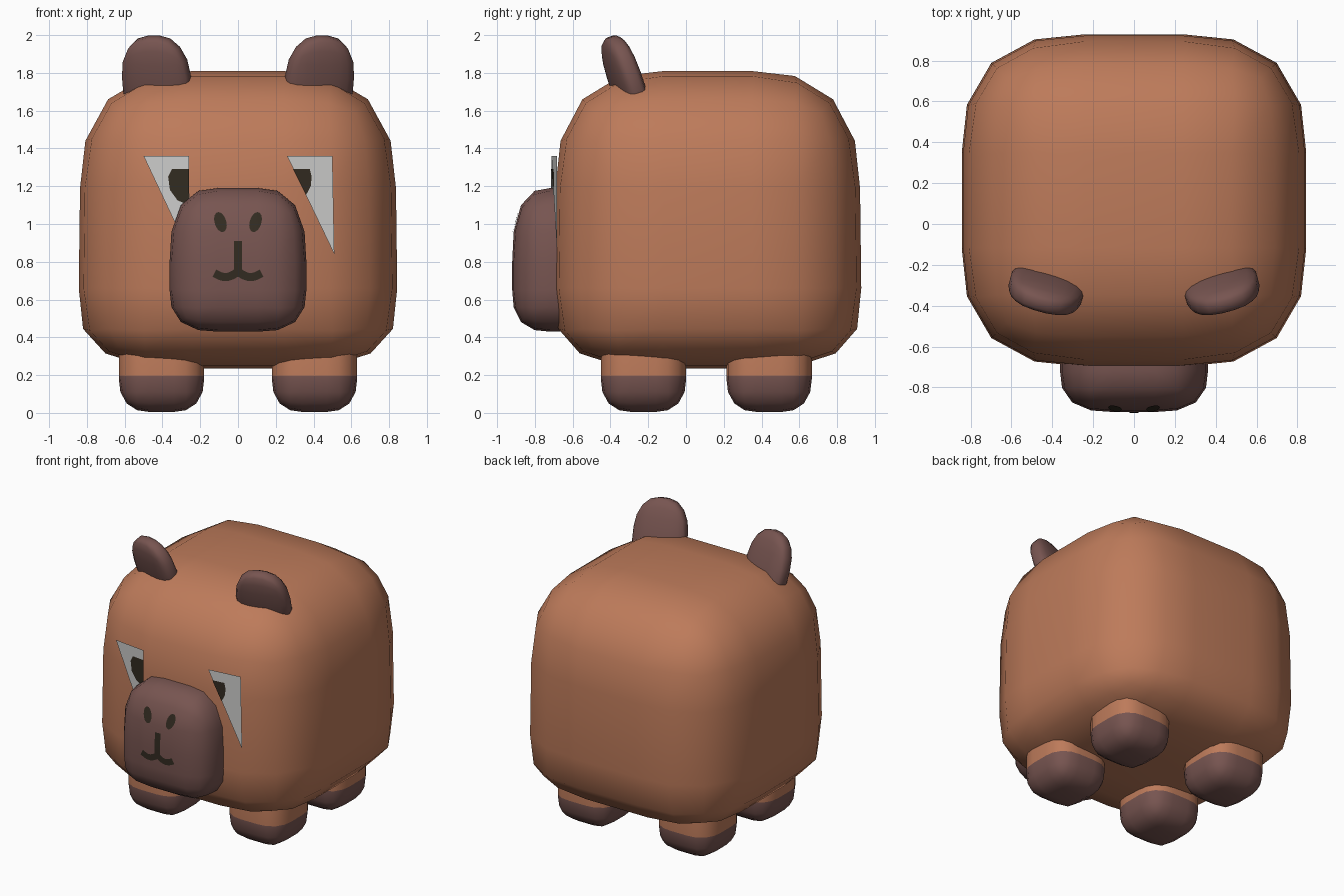
import bpy, bmesh, math
from mathutils import Vector, Matrix
from mathutils.bvhtree import BVHTree

old = bpy.data.objects.get("Cube")
if old:
    bpy.data.objects.remove(old, do_unlink=True)


def material(name, rgb):
    mat = bpy.data.materials.new(name)
    mat.use_nodes = True
    mat.diffuse_color = (*rgb, 1)
    node = mat.node_tree.nodes["Principled BSDF"]
    node.inputs["Base Color"].default_value = (*rgb, 1)
    node.inputs["Roughness"].default_value = 0.8
    return mat


FUR = material("orange_brown_fur", (0.51, 0.197, 0.103))
DARK = material("dark_brown_fur", (0.185, 0.09, 0.081))
WHITE = material("eye_white", (0.6, 0.6, 0.59))
INK = material("dark_ink", (0.032, 0.024, 0.015))

FLAT = 0.29  # half-width of the flat centre on a unit rounded cube


def remap(v, stops):
    """Stretch -1..1 onto four stops: low end, flat start, flat end, high end."""
    low, start, end, high = stops
    if v < -FLAT:
        return start + (low - start) * (-v - FLAT) / (1 - FLAT)
    if v > FLAT:
        return end + (high - end) * (v - FLAT) / (1 - FLAT)
    return start + (end - start) * (v + FLAT) / (2 * FLAT)


def even(centre, half):
    return (centre - half, centre - FLAT * half, centre + FLAT * half, centre + half)


def finish(bm, name, mats, smooth=True):
    mesh = bpy.data.meshes.new(name)
    bm.to_mesh(mesh)
    bm.free()
    for mat in mats:
        mesh.materials.append(mat)
    for poly in mesh.polygons:
        poly.use_smooth = smooth
    obj = bpy.data.objects.new(name, mesh)
    bpy.context.collection.objects.link(obj)
    return obj


def rounded_block(xs, ys, zs, fullness):
    bm = bmesh.new()
    bmesh.ops.create_cube(bm, size=2)
    bmesh.ops.bevel(bm, geom=bm.edges[:], offset=1 - FLAT, segments=4,
                    profile=fullness, affect='EDGES')
    for v in bm.verts:
        v.co = [remap(c, s) for c, s in zip(v.co, (xs, ys, zs))]
    return bm


# Body, slightly wider at the bottom, with a fuller lower rim
bm = rounded_block(even(0, 0.84), even(0.115, 0.81), (0.235, 0.66, 1.19, 1.81), 0.575)
for v in bm.verts:
    if v.co.z < 0.66:
        v.co.z = 0.66 - 0.425 * ((0.66 - v.co.z) / 0.425) ** 0.75
    widen = 1 + 0.015 * (0.9 - v.co.z)
    v.co.x *= widen
    v.co.y = 0.115 + (v.co.y - 0.115) * widen
finish(bm, "body", [FUR])

# Legs with dark feet
for side, x in (("left", 0.405), ("right", -0.405)):
    for end, y in (("front", -0.225), ("back", 0.44)):
        bm = rounded_block(even(x, 0.226), even(y, 0.226), (0.005, 0.18, 0.36, 0.5), 0.55)
        bmesh.ops.bisect_plane(bm, geom=bm.verts[:] + bm.edges[:] + bm.faces[:],
                               plane_co=(0, 0, 0.195), plane_no=(0, 0, 1))
        for f in bm.faces:
            f.material_index = int(f.calc_center_median().z < 0.195)
        finish(bm, f"{end}_{side}_leg", [FUR, DARK])

# Ears, leaning forward with the outer ends swept back
for side, s in (("left", 1), ("right", -1)):
    bm = rounded_block((-0.183, -0.03, 0.03, 0.183), even(0, 0.073),
                       (-0.1, 0.0, 0.09, 0.308), 0.5)
    bm.transform(Matrix.Translation((0.425 * s, -0.3, 1.7))
                 @ Matrix.Rotation(math.radians(15 * s), 4, 'Z')
                 @ Matrix.Rotation(math.radians(19), 4, 'X'))
    finish(bm, f"{side}_ear", [DARK])

# Snout
bm = rounded_block(even(0, 0.362), (-0.92, -0.72, -0.6, -0.5), (0.43, 0.65, 0.8, 1.19), 0.59)
snout_tree = BVHTree.FromBMesh(bm)
finish(bm, "snout", [DARK])


def on_snout(x, z):
    hit = snout_tree.ray_cast(Vector((x, -2, z)), Vector((0, 1, 0)))[0]
    return Vector((x, hit.y - 0.005, z))


def strip(name, points, width):
    """Painted line of even width that follows the snout."""
    bm = bmesh.new()
    pts = [Vector(p) for p in points]
    rows = []
    for i, p in enumerate(pts):
        d = (pts[min(i + 1, len(pts) - 1)] - pts[max(i - 1, 0)]).normalized()
        n = Vector((-d.y, d.x)) * width / 2
        rows.append([bm.verts.new(on_snout(*(p + n * k))) for k in (-1, 0, 1)])
    for a, b in zip(rows, rows[1:]):
        for k in (0, 1):
            bm.faces.new((a[k], b[k], b[k + 1], a[k + 1]))
    bmesh.ops.recalc_face_normals(bm, faces=bm.faces[:])
    if sum(f.normal.y for f in bm.faces) > 0:
        bmesh.ops.reverse_faces(bm, faces=bm.faces[:])
    finish(bm, name, [INK], False)


# Nostrils
for side, s in (("left", 1), ("right", -1)):
    bm = bmesh.new()
    centre = bm.verts.new(on_snout(0.093 * s, 1.01))
    rings = []
    for scale in (0.5, 1):
        ring = []
        for i in range(16):
            t = math.tau * i / 16
            u, w = 0.032 * scale * math.cos(t), 0.053 * scale * math.sin(t)
            ring.append(bm.verts.new(on_snout(s * (0.093 + u + 0.2 * w), 1.01 + w)))
        rings.append(ring)
    for i in range(16):
        j = (i + 1) % 16
        bm.faces.new((centre, rings[0][i], rings[0][j])[::s])
        bm.faces.new((rings[0][i], rings[1][i], rings[1][j], rings[0][j])[::s])
    finish(bm, f"{side}_nostril", [INK], False)

# Mouth: a centre line above a double curve
strip("mouth_line", [(0, 0.91 - 0.02 * i) for i in range(9)], 0.044)
curve = []
for i in range(25):
    x = -0.125 + 0.25 * i / 24
    curve.append((x, 0.747 - 0.024 * math.sin(math.pi * abs(x) / 0.125) - 0.06 * abs(x)))
strip("mouth_curve", curve, 0.043)


# Eyes: three-cornered whites with clipped pupils
def eye_point(x, z, lift):
    return (x, -0.712 + 0.12 * (abs(x) - 0.26) - lift, z)


def plate(name, outline, mat, lift):
    bm = bmesh.new()
    face = bm.faces.new([bm.verts.new(eye_point(x, z, lift)) for x, z in outline])
    face.normal_update()
    if face.normal.y > 0:
        face.normal_flip()
    finish(bm, name, [mat], False)


plate("left_eye_white", [(0.26, 1.36), (0.5, 1.36), (0.51, 0.84)], WHITE, 0)
plate("right_eye_white", [(-0.5, 1.36), (-0.26, 1.36), (-0.255, 0.84)], WHITE, 0)
plate("left_pupil", [(0.292, 1.29), (0.38, 1.29), (0.39, 1.25), (0.385, 1.2),
                     (0.36, 1.153)], INK, 0.003)
plate("right_pupil", [(-0.259, 1.29), (-0.35, 1.29), (-0.37, 1.25), (-0.36, 1.18),
                      (-0.32, 1.125), (-0.259, 1.1)], INK, 0.003)
